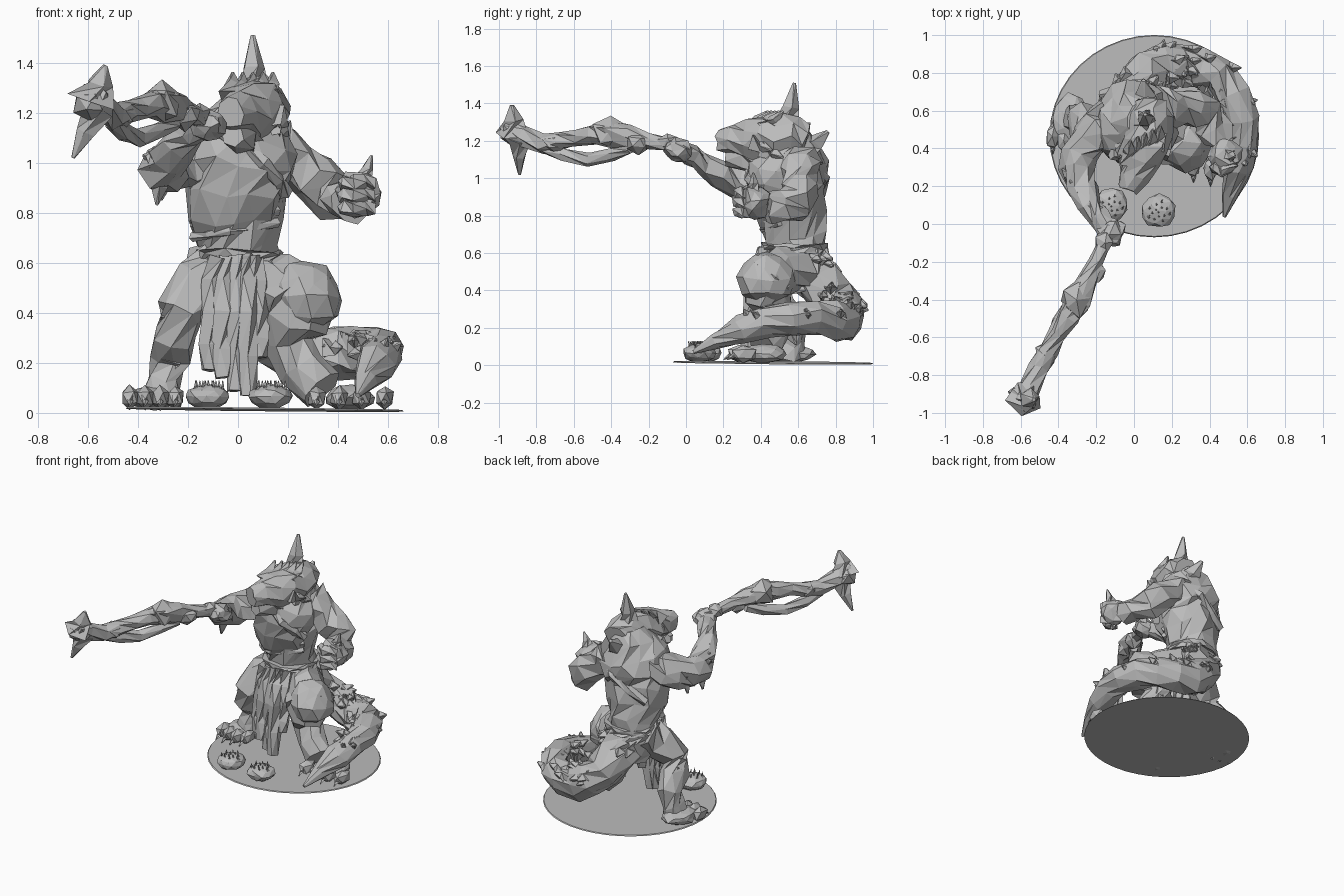
import bpy, bmesh, math, random
from mathutils import Vector

random.seed(4)
cube = bpy.data.objects.get("Cube")
if cube:
    bpy.data.objects.remove(cube, do_unlink=True)

stone = bpy.data.materials.new("stone grey")
stone.use_nodes = True
grey = (.5, .5, .5, 1)
stone.diffuse_color = grey
stone.node_tree.nodes["Principled BSDF"].inputs["Base Color"].default_value = grey


def finish(name, bm):
    """Turn a bmesh into a flat shaded stone object."""
    bmesh.ops.recalc_face_normals(bm, faces=bm.faces)
    mesh = bpy.data.meshes.new(name)
    bm.to_mesh(mesh)
    bm.free()
    mesh.materials.append(stone)
    bpy.context.collection.objects.link(bpy.data.objects.new(name, mesh))


def wobble(amount):
    return Vector([random.uniform(-amount, amount) for axis in "xyz"])


def rounded(path):
    """Add a curved midpoint between each pair of points."""
    dense = []
    for k in range(len(path) - 1):
        before, start, end = path[max(k - 1, 0)], path[k], path[k + 1]
        after = path[min(k + 2, len(path) - 1)]
        dense += [start, (start + end) * .56 - (before + after) * .06]
    return dense + [path[-1]]


def limb(name, points, sides=8, rough=.15):
    """Chiselled tube through (x, y, z, radius) points."""
    path = rounded([Vector(p) for p in points])
    bm = bmesh.new()
    loops, across = [], None
    for k, point in enumerate(path):
        along = (path[min(k + 1, len(path) - 1)] - path[max(k - 1, 0)]).xyz.normalized()
        if across is None:
            across = along.orthogonal()
        across = (across - along * across.dot(along)).normalized()
        other = along.cross(across)
        ring = []
        for i in range(sides):
            angle = math.tau * (i + k % 2 / 2) / sides
            offset = across * math.cos(angle) + other * math.sin(angle) + wobble(rough)
            ring.append(bm.verts.new(point.xyz + offset * point.w))
        loops.append(ring)
    for low, high in zip(loops, loops[1:]):
        for i in range(sides):
            bm.faces.new((low[i - 1], low[i], high[i]))
            bm.faces.new((low[i - 1], high[i], high[i - 1]))
    bm.faces.new(loops[0])
    bm.faces.new(loops[-1])
    finish(name, bm)


def lump(name, centre, size, rough=.1, detail=2):
    """Rough faceted boulder shape."""
    bm = bmesh.new()
    bmesh.ops.create_icosphere(bm, subdivisions=detail, radius=1)
    for vert in bm.verts:
        vert.co = Vector(centre) + Vector(size) * (vert.co + wobble(rough))
    finish(name, bm)


def spike(name, base, tip, radius, sides=4):
    limb(name, [(*base, radius), (*tip, radius / 9)], sides, .1)


def tufts(name, path, count, length, radius, sweep):
    """Scatter tufts over the upper side of a limb path."""
    for n in range(count):
        k = n * (len(path) - 1) // count
        start, end = Vector(path[k]), Vector(path[k + 1])
        spot = start.lerp(end, random.random())
        out = Vector((random.uniform(-1, 1), random.uniform(-1, 1), random.random())).normalized()
        lean = (end - start).xyz.normalized() * sweep
        root = spot.xyz + out * spot.w * .7
        spike(name, root, root + (out * .6 + lean).normalized() * length, radius)


def paw(name, x, y, gap):
    """Foot pad with four clawed toes."""
    lump(name, (x, y + .08, .06), (.1, .13, .05))
    for n in range(4):
        toe = Vector((x + (n - 1.5) * gap, y - .05 + .02 * abs(n - 1.5), .06))
        lump(name + "_toe", toe, (.04, .07, .05), detail=1)
        spike(name + "_claw", toe - Vector((0, .04, 0)), toe - Vector((0, .09, .03)), .02)


# Base disc, slightly tilted
bm = bmesh.new()
bmesh.ops.create_cone(bm, cap_ends=True, segments=40, radius1=.555, radius2=.55, depth=.006)
for vert in bm.verts:
    x, y, z = vert.co
    vert.co = (x + .107, y * .965 + .465, z + .014 - .01 * x - .008 * y)
finish("base_disc", bm)

# Torso, hunched at the shoulders, with wraps and strap
limb("torso", [(0, .62, .4, .13), (0, .59, .54, .16), (-.01, .58, .68, .165), (-.01, .54, .9, .205),
               (.02, .54, 1.08, .215), (.06, .55, 1.26, .1)], 12, .1)
limb("belt", [(0, .58, .6, .18), (0, .58, .65, .18)], 12, .06)
for n in range(3):
    z = .7 + n * .05
    limb("waist_wrap", [(-.18, .52, z, .02), (-.03, .41, z + .03, .02), (.16, .5, z + .06, .02)], 5)
limb("chest_strap", [(.19, .46, .88, .03), (.1, .34, 1, .03), (-.12, .37, 1.16, .03)], 5, .05)
limb("back_strap", [(.2, .6, 1.1, .03), (.05, .74, 1, .03), (-.17, .68, .85, .03)], 5, .05)

# Head, snout, jaw, mane and ears
limb("head", [(.08, .64, 1.19, .1), (.07, .5, 1.21, .14), (.03, .34, 1.21, .11),
              (-.03, .18, 1.2, .06)], 9, .14)
limb("jaw", [(.05, .42, 1.1, .08), (-.02, .22, 1.11, .05)], 6)
spike("ear_tall", (.06, .54, 1.25), (.06, .58, 1.51), .085, 5)
spike("ear_back", (.07, .62, 1.12), (.05, .76, 1.25), .1, 5)
for n in range(5):
    root = Vector((-.03 + n * .04, .34 + n * .02, 1.26))
    spike("brow_tuft", root, root + Vector((.01, .1, .1)), .06)
for side in (-1, 1):
    for n in range(3):
        root = Vector((.05 + side * .09, .36 + n * .06, 1.19 - n * .04))
        spike("cheek_tuft", root, root + Vector((side * .06, .1, -.04)), .06)

# Right arm, reaching forward, with hanging tufts at the elbow
limb("right_arm", [(-.1, .56, 1.02, .12), (-.24, .45, .99, .1), (-.3, .28, .98, .09),
                   (-.23, .1, 1.08, .065), (-.14, -.02, 1.15, .05)], 8, .2)
for y, drop in ((.28, .15), (.36, .1), (.42, .13)):
    root = Vector((-.34 + y / 8, y, .98))
    spike("elbow_tuft", root, root - Vector((.02, 0, drop)), .06)
for n in range(4):
    root = Vector((-.32 + n * .04, .24 - n * .06, 1.01 + n * .03))
    spike("forearm_tuft", root, root + Vector((-.06, .05, .02)), .05)
lump("right_hand", (-.12, -.04, 1.15), (.07, .08, .06), .2)

# Long weapon with knots, a looped guard and flared head
limb("weapon_shaft", [(-.12, -.02, 1.17, .04), (-.2, -.2, 1.2, .04), (-.3, -.4, 1.24, .07),
                      (-.4, -.58, 1.22, .045), (-.5, -.76, 1.19, .055), (-.59, -.95, 1.26, .06)], 7)
limb("weapon_guard", [(-.25, -.3, 1.16, .03), (-.4, -.52, 1.1, .04), (-.5, -.76, 1.16, .03)], 6)
for x, y, z, size in ((-.16, -.1, 1.19, .05), (-.21, -.25, 1.19, .06), (-.3, -.4, 1.24, .09),
                      (-.47, -.7, 1.19, .06)):
    lump("weapon_knot", (x, y, z), (size, size * 1.2, size), .15, 1)
lump("weapon_head", (-.59, -.92, 1.24), (.07, .08, .07), .12, 1)
spike("weapon_top_blade", (-.58, -.92, 1.24), (-.53, -.93, 1.39), .1, 5)
spike("weapon_low_blade", (-.56, -.89, 1.22), (-.66, -.89, 1.02), .07, 5)

# Left arm, bent, with a fist
limb("left_arm", [(.13, .6, 1.08, .12), (.22, .62, 1, .1), (.38, .6, .87, .095), (.45, .43, .84, .085)], 8, .2)
lump("left_fist", (.48, .37, .88), (.09, .09, .09), .18)
spike("left_thumb", (.5, .36, .93), (.535, .36, 1.03), .045, 5)
for n in range(3):
    z = .92 - n * .05
    limb("left_finger", [(.53, .33, z, .035), (.46, .28, z, .035), (.42, .32, z, .03)], 5)

# Loincloth strips
for x, low, y in ((-.11, .17, .4), (-.06, .14, .38), (-.01, .09, .37), (.04, .07, .36), (.08, .22, .4)):
    limb("loincloth", [(x * .7, .43, .62, .05), (x, y, .4, .05), (x, y - .03, low, .035)], 5)

# Legs
limb("right_leg", [(-.08, .58, .58, .12), (-.23, .45, .4, .1), (-.27, .57, .22, .075), (-.31, .56, .05, .08)], 8, .2)
limb("left_leg", [(.08, .6, .52, .12), (.27, .42, .45, .14), (.2, .48, .28, .1), (.33, .42, .09, .09)], 9)
lump("left_knee", (.27, .43, .46), (.14, .15, .15))
paw("right_foot", -.34, .48, .06)
paw("left_foot", .45, .33, .09)
for side, x in ((-1, -.27), (1, .22)):
    for n in range(4):
        root = Vector((x, .47 + n * .02, .4 - n * .06))
        spike("leg_tuft", root, root + Vector((side * .03, .06, -.11)), .06)

# Tail curling round the left side
tail = [(0, .64, .54, .14), (.08, .79, .35, .12), (.24, .85, .25, .11), (.45, .78, .24, .1),
        (.57, .55, .25, .09), (.55, .3, .19, .08), (.48, .04, .07, .01)]
limb("tail", tail, 9, .14)
tufts("tail_tuft", tail[1:6], 28, .09, .05, .6)
tufts("back_tuft", tail[:3], 12, .1, .06, .6)

# Two tufted rocks at the front
for x, y in ((-.12, .1), (.13, .07)):
    lump("rock", (x, y, .065), (.09, .09, .05), .07)
    for n in range(14):
        reach = math.sqrt(n) / 60
        root = Vector((x + math.cos(n * 2.4) * reach, y + math.sin(n * 2.4) * reach, .09))
        spike("rock_grass", root, root + Vector((0, -.01, .04)), .012, 3)
